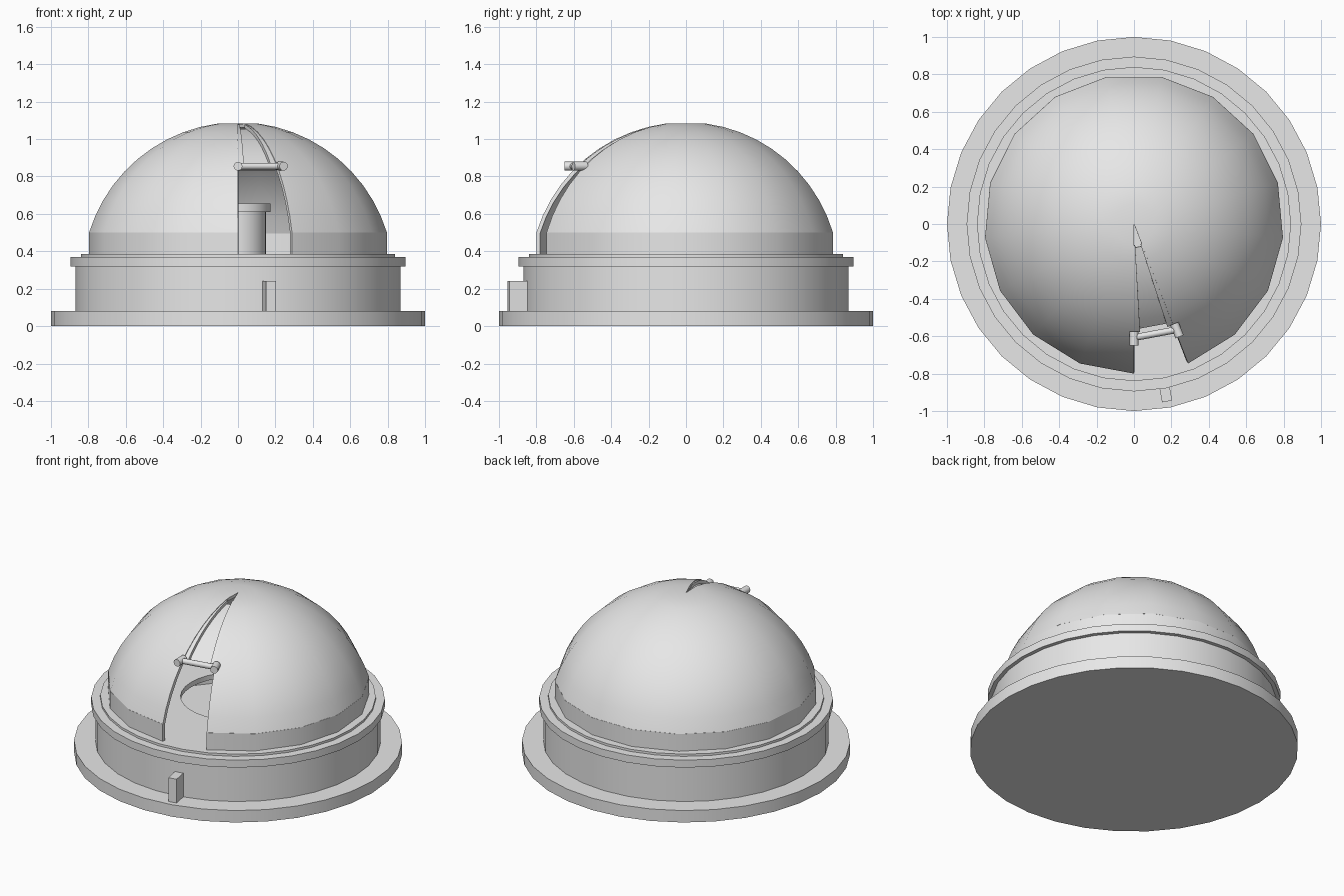
import bpy, bmesh, math
from mathutils import Vector

if "Cube" in bpy.data.objects:
    bpy.data.objects.remove(bpy.data.objects["Cube"])

R, CZ, SIDES = 0.837, 0.253, 17          # dome sphere radius, centre height, facets
STEP = 2 * math.pi / SIDES
FRONT = -math.pi / 2


def material(name, v):
    m = bpy.data.materials.new(name)
    m.diffuse_color = (v, v, v, 1)
    m.use_nodes = True
    m.node_tree.nodes["Principled BSDF"].inputs["Base Color"].default_value = m.diffuse_color
    return m


GREY = material("light grey", 0.8)
WHITE = material("off white", 0.93)


def finish(name, bm, mat=GREY, angle=35):
    bmesh.ops.recalc_face_normals(bm, faces=bm.faces)
    me = bpy.data.meshes.new(name)
    bm.to_mesh(me)
    bm.free()
    ob = bpy.data.objects.new(name, me)
    bpy.context.collection.objects.link(ob)
    me.materials.append(mat)
    bpy.ops.object.select_all(action='DESELECT')
    ob.select_set(True)
    bpy.context.view_layer.objects.active = ob
    bpy.ops.object.shade_smooth_by_angle(angle=math.radians(angle))
    return ob


def lathe(name, profile, n=32, closed=False):
    """Revolve (radius, height) points; a zero radius becomes a single pole."""
    bm = bmesh.new()
    rings = []
    for r, z in profile:
        if r == 0:
            rings.append([bm.verts.new((0, 0, z))] * n)
        else:
            rings.append([bm.verts.new((r * math.cos(2 * math.pi * i / n),
                                        r * math.sin(2 * math.pi * i / n), z)) for i in range(n)])
    pairs = list(zip(rings, rings[1:]))
    if closed:
        pairs.append((rings[-1], rings[0]))
    for a, b in pairs:
        for i in range(n):
            j = (i + 1) % n
            bm.faces.new(list(dict.fromkeys((a[i], a[j], b[j], b[i]))))
    return finish(name, bm)


def shell(name, profile, angles, depth, mat=GREY):
    """Sweep a profile through the given angles, then thicken it inwards."""
    bm = bmesh.new()
    rows = []
    for r, z in profile:
        if r == 0:
            rows.append([bm.verts.new((0, 0, z))] * len(angles))
        else:
            rows.append([bm.verts.new((r * math.cos(a), r * math.sin(a), z)) for a in angles])
    for lo, hi in zip(rows, rows[1:]):
        for i in range(len(angles) - 1):
            bm.faces.new(list(dict.fromkeys((lo[i], lo[i + 1], hi[i + 1], hi[i]))))
    # keep the outside facing away from the dome centre
    ob_bm = bm
    ob_bm.normal_update()
    for f in ob_bm.faces:
        if f.normal.dot(f.calc_center_median() - Vector((0, 0, CZ))) < 0:
            f.normal_flip()
    me = bpy.data.meshes.new(name)
    bm.to_mesh(me)
    bm.free()
    ob = bpy.data.objects.new(name, me)
    bpy.context.collection.objects.link(ob)
    me.materials.append(mat)
    mod = ob.modifiers.new("thickness", 'SOLIDIFY')
    mod.thickness = depth
    mod.offset = -1
    bpy.ops.object.select_all(action='DESELECT')
    ob.select_set(True)
    bpy.context.view_layer.objects.active = ob
    bpy.ops.object.modifier_apply(modifier=mod.name)
    bpy.ops.object.shade_smooth_by_angle(angle=math.radians(35))
    return ob


def arc(p0, p1, n, radius=R):
    """Points on the dome sphere between two angles from the pole."""
    ps = [math.radians(p0 + (p1 - p0) * i / n) for i in range(n + 1)]
    return [(radius * math.sin(p), CZ + radius * math.cos(p)) for p in ps]


def rod(name, a, b, r, n=12):
    a, b = Vector(a), Vector(b)
    bm = bmesh.new()
    bmesh.ops.create_cone(bm, cap_ends=True, segments=n, radius1=r, radius2=r, depth=(b - a).length)
    rot = (b - a).to_track_quat('Z', 'Y').to_matrix()
    for v in bm.verts:
        v.co = rot @ v.co + (a + b) / 2
    return finish(name, bm)


# round base, wall and ring ledges
lathe("base_plate", [(0, 0), (1, 0), (1, 0.08), (0, 0.08)])
lathe("wall", [(0.85, 0.08), (0.87, 0.08), (0.87, 0.32), (0.85, 0.32)], closed=True)
lathe("wall_rim", [(0.8, 0.32), (0.895, 0.32), (0.895, 0.37), (0.8, 0.37)], closed=True)
lathe("dome_track", [(0.74, 0.36), (0.84, 0.36), (0.84, 0.385), (0.74, 0.385)], closed=True)

# upper floor with a round opening, and the pier standing in it
lathe("upper_floor", [(0.35, 0.35), (0.8, 0.35), (0.8, 0.383), (0.35, 0.383)], closed=True)
lathe("pier", [(0, 0.08), (0.15, 0.08), (0.15, 0.61), (0.175, 0.61), (0.175, 0.655), (0, 0.655)])

# faceted dome and its skirt, with one facet left open
facets = [FRONT + STEP * k for k in range(1, SIDES + 1)]
shell("dome", [(0, 1.08)] + arc(7.5, 72.8, 10), facets, 0.02)
shell("dome_skirt", [(0.8, 0.5), (0.8, 0.383)], facets, 0.02)

# shutter panel in the upper opening, with a rail along each edge
shell("shutter", arc(9, 44, 8, R - 0.025), [FRONT + STEP * 0.02, FRONT + STEP * 0.98], 0.01, WHITE)
for side, (u, v) in {"left": (0.0, 0.15), "right": (0.85, 1.0)}.items():
    shell("shutter_rail_" + side, arc(8, 44, 8, R - 0.004),
          [FRONT + STEP * u, FRONT + STEP * v], 0.02)


# cross bar with an end knob at each side
def on_slit(t, r, z):
    a = FRONT + STEP * t
    return (r * math.cos(a), r * math.sin(a), z)


rod("cross_bar", on_slit(-0.05, 0.61, 0.855), on_slit(1.05, 0.61, 0.855), 0.018)
for side, t in (("left", 0.0), ("right", 1.04)):
    rod("bar_knob_" + side, on_slit(t, 0.575, 0.855), on_slit(t, 0.65, 0.855), 0.024)

# small entrance block below the opening
bm = bmesh.new()
bmesh.ops.create_cube(bm, size=1)
c, s = math.cos(STEP / 2), math.sin(STEP / 2)
for v in bm.verts:
    x, y = v.co.x * 0.055, -0.905 + v.co.y * 0.12
    v.co = (x * c - y * s, x * s + y * c, 0.16 + v.co.z * 0.16)
finish("entrance", bm)
